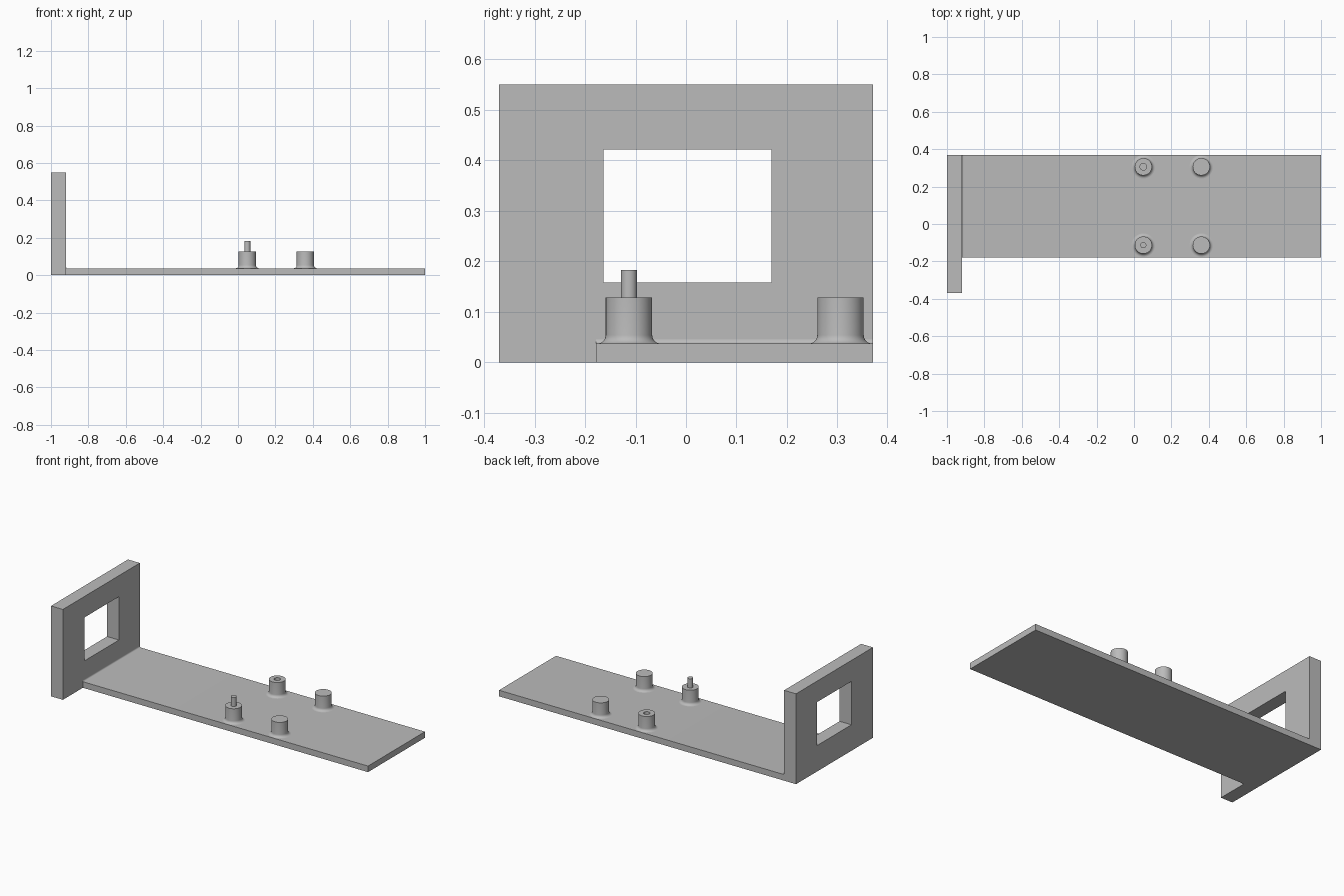
import bpy, bmesh, math

if "Cube" in bpy.data.objects:
    bpy.data.objects.remove(bpy.data.objects["Cube"])

grey = bpy.data.materials.new("plain_grey")
grey.diffuse_color = (0.5, 0.5, 0.5, 1)
grey.use_nodes = True
grey.node_tree.nodes["Principled BSDF"].inputs["Base Color"].default_value = grey.diffuse_color

PLATE_TOP = 0.037
WALL_FACE = -0.92
BACK = 0.37


def finish(name, bm, loc=(0, 0, 0)):
    bmesh.ops.recalc_face_normals(bm, faces=bm.faces)
    mesh = bpy.data.meshes.new(name)
    bm.to_mesh(mesh)
    bm.free()
    mesh.materials.append(grey)
    mesh.shade_smooth()
    mesh.set_sharp_from_angle(angle=math.radians(30))
    obj = bpy.data.objects.new(name, mesh)
    obj.location = loc
    bpy.context.collection.objects.link(obj)
    return obj


def lathe(name, profile, loc, sides=48):
    """Spin (radius, z) points about z; a zero radius closes the tip."""
    bm = bmesh.new()
    verts = [bm.verts.new((r, 0, z)) for r, z in profile]
    edges = [bm.edges.new(pair) for pair in zip(verts, verts[1:])]
    bmesh.ops.spin(bm, geom=verts + edges, cent=(0, 0, 0), axis=(0, 0, 1),
                   angle=math.tau, steps=sides)
    bmesh.ops.remove_doubles(bm, verts=bm.verts, dist=1e-5)
    obj = finish(name, bm, loc)
    # open profiles: make sure the faces point outward / upward
    if sum(p.normal.z * p.area for p in obj.data.polygons) < 0:
        obj.data.flip_normals()
    return obj


# Upright wall with a rectangular window
def rect(y0, y1, z0, z1):
    return [(y0, z0), (y1, z0), (y1, z1), (y0, z1)]


bm = bmesh.new()
rings = [[bm.verts.new((x, y, z)) for y, z in loop]
         for x, loop in ((-1, rect(-0.37, BACK, 0, 0.55)),
                         (WALL_FACE, rect(-0.37, BACK, 0, 0.55)),
                         (WALL_FACE, rect(-0.163, 0.169, 0.158, 0.422)),
                         (-1, rect(-0.163, 0.169, 0.158, 0.422)))]
for a, b in zip(rings, rings[1:] + rings[:1]):
    for i in range(4):
        j = (i + 1) % 4
        bm.faces.new((a[i], a[j], b[j], b[i]))
finish("window_wall", bm)

# Base plate with a small fillet where it meets the wall
R = 0.009
section = [(WALL_FACE, 0), (1, 0), (1, PLATE_TOP)]
for i in range(7):
    t = math.radians(270 - 15 * i)
    section.append((WALL_FACE + R + R * math.cos(t),
                    PLATE_TOP + R + R * math.sin(t)))
bm = bmesh.new()
face = bm.faces.new([bm.verts.new((x, -0.178, z)) for x, z in section])
ext = bmesh.ops.extrude_face_region(bm, geom=[face], use_keep_orig=True)
for v in ext["geom"]:
    if isinstance(v, bmesh.types.BMVert):
        v.co.y = BACK
finish("base_plate", bm)

# Standoff posts with a flared foot
POST_R, FOOT, POST_TOP, PIN_R = 0.046, 0.017, 0.128, 0.016
body = []
for i in range(7):
    t = math.radians(270 - 15 * i)
    body.append((POST_R + FOOT + FOOT * math.cos(t),
                 PLATE_TOP + FOOT + FOOT * math.sin(t)))
body.append((POST_R, POST_TOP))
tops = {
    "plain_post": [(0, POST_TOP)],
    "pin_post": [(PIN_R, POST_TOP), (PIN_R, 0.183), (0, 0.183)],
    "socket_post": [(0.018, POST_TOP), (0.018, 0.07), (0, 0.07)],
}
for name, kind, x, y in (("front_pin_post", "pin_post", 0.05, -0.113),
                         ("back_socket_post", "socket_post", 0.05, 0.306),
                         ("front_plain_post", "plain_post", 0.36, -0.113),
                         ("back_plain_post", "plain_post", 0.36, 0.306)):
    lathe(name, body + tops[kind], (x, y, 0))
